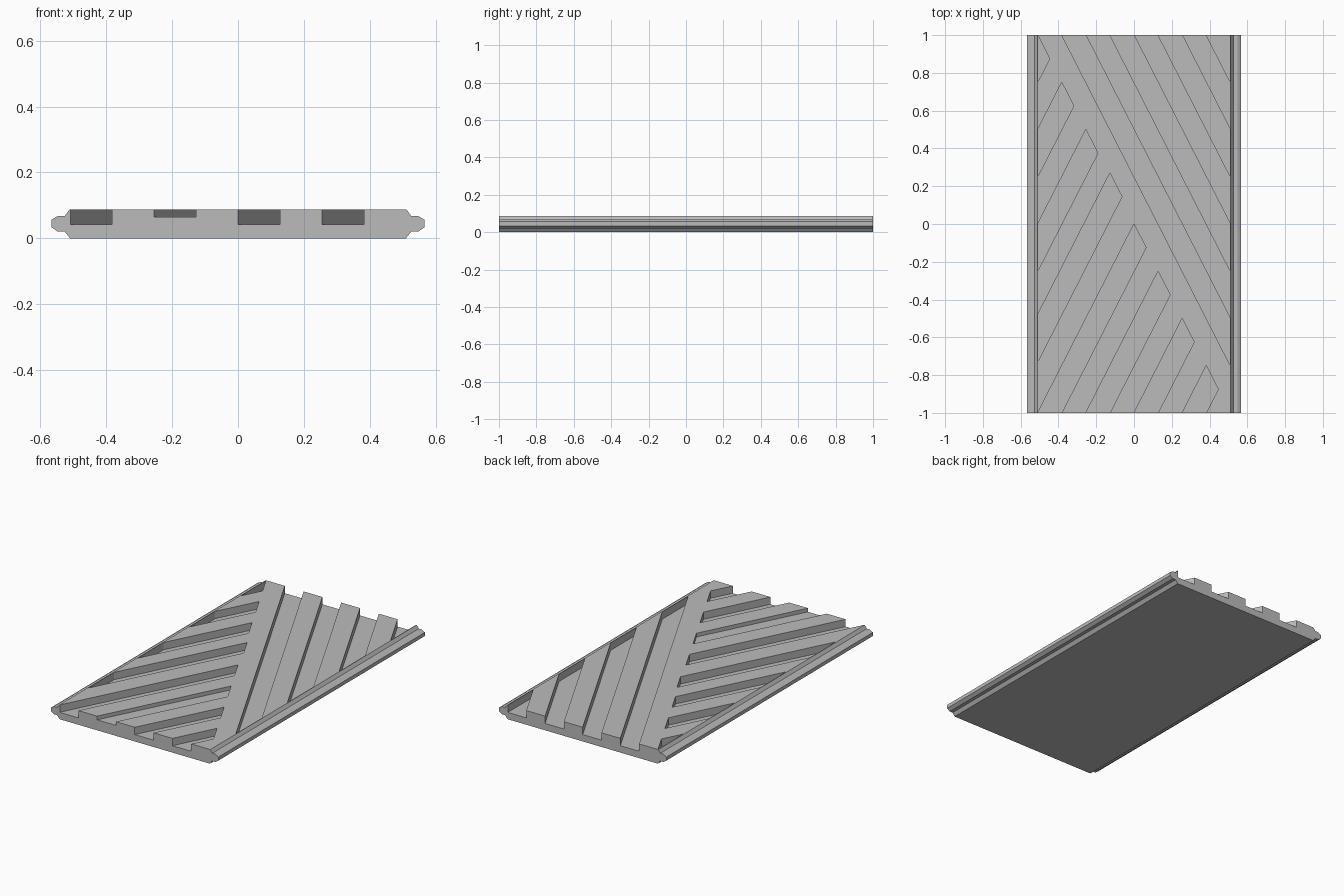
import bpy
import bmesh

cube = bpy.data.objects.get("Cube")
if cube:
    bpy.data.objects.remove(cube, do_unlink=True)

gray = bpy.data.materials.new("plain_gray")
gray.use_nodes = True
color = (0.5, 0.5, 0.5, 1)
gray.diffuse_color = color
gray.node_tree.nodes["Principled BSDF"].inputs["Base Color"].default_value = color

EDGE = 0.508            # inner face of the side ridges
PITCH = 0.1275          # strip width across the panel
SLOPE = 1 / 0.51        # lengthwise run of the diagonals
TOP = 0.087


def add_prism(bm, points, offset):
    """Extrude a flat outline along an offset."""
    face = bm.faces.new([bm.verts.new(p) for p in points])
    ext = bmesh.ops.extrude_face_region(bm, geom=[face])
    moved = [v for v in ext["geom"] if isinstance(v, bmesh.types.BMVert)]
    bmesh.ops.translate(bm, verts=moved, vec=offset)


def make_object(name, bm):
    bmesh.ops.recalc_face_normals(bm, faces=bm.faces)
    mesh = bpy.data.meshes.new(name)
    bm.to_mesh(mesh)
    bm.free()
    mesh.materials.append(gray)
    obj = bpy.data.objects.new(name, mesh)
    bpy.context.collection.objects.link(obj)
    return obj


# Panel body: mirrored end profile, run from front to back
half = [(0.51, 0), (0.526, 0.02), (0.547, 0.02), (0.567, 0.034),
        (0.567, 0.056), (0.547, 0.068), (0.526, 0.068), (0.512, TOP)]
outline = half + [(-x, z) for x, z in reversed(half)]
bm = bmesh.new()
add_prism(bm, [(x, -1, z) for x, z in outline], (0, 2, 0))
panel = make_object("grooved_panel", bm)

cutters = bmesh.new()


def add_groove(points, floor=0.042):
    add_prism(cutters, [(x, y, floor) for x, y in points], (0, 0, 0.1))


# Branch grooves: from the main diagonal down to the left ridge
for k in range(8):
    tip_x = max(-0.51 + PITCH * k, -EDGE)
    shift = 0.02 if k == 3 else 0
    tip = (tip_x, -SLOPE * tip_x + shift)
    notch_x = -0.51 + PITCH * (k + 0.5)
    notch = (notch_x, -SLOPE * notch_x + shift)
    ends = [(-EDGE, y - SLOPE * (x + EDGE)) for x, y in (notch, tip)]
    points = [tip, notch] + (ends if k else ends[:1])
    add_groove(points, 0.064 if k == 5 else 0.042)

# Long grooves: parallel to the main diagonal, out to the right ridge
for k in range(4):
    a = -0.51 + PITCH * (2 * k + 1)
    b = a + PITCH
    add_groove([(x, 1 - SLOPE * (x - start)) for x, start in
                ((a - 0.1, a), (EDGE, a), (EDGE, b), (b - 0.1, b))])

cutter = make_object("groove_cutter", cutters)
cutter.hide_render = True

# Cut the grooves and discard the helper
cut = panel.modifiers.new("grooves", "BOOLEAN")
cut.operation = "DIFFERENCE"
cut.solver = "EXACT"
cut.object = cutter
bpy.context.view_layer.objects.active = panel
bpy.ops.object.modifier_apply(modifier=cut.name)
bpy.data.objects.remove(cutter, do_unlink=True)
